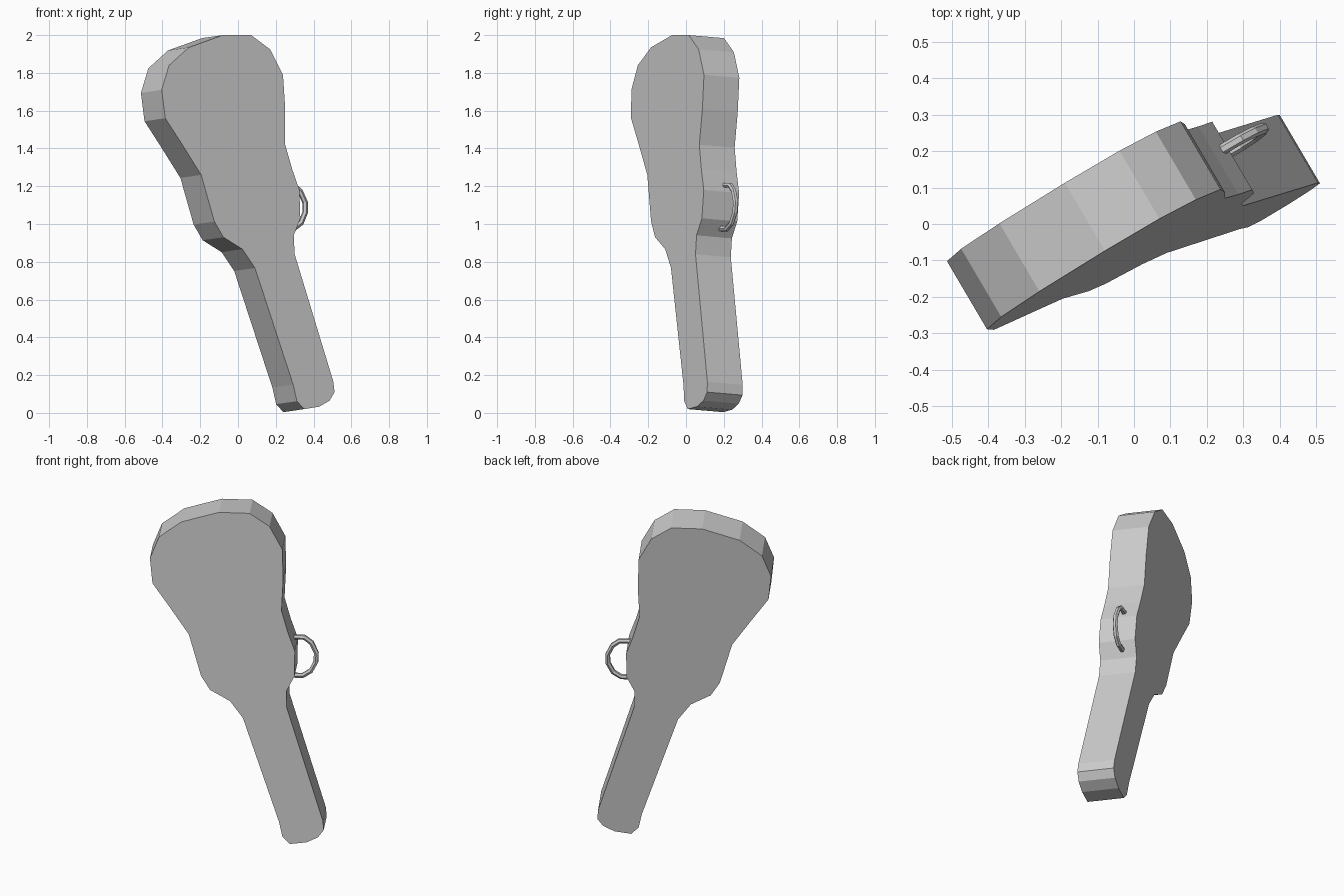
import bpy, bmesh
from mathutils import Vector

if "Cube" in bpy.data.objects:
    bpy.data.objects.remove(bpy.data.objects["Cube"])

# The case leans: thickness vector from front face to back face
DEPTH = Vector((-0.11, 0.187, -0.016))

def on_face(x, z):
    """Point on the tilted front face at a given front-view position."""
    return Vector((x, -0.198 + 0.588 * x + 0.0856 * z, z))

# Case body: front-view outline, clockwise from the top
outline = [
    (-0.08, 2.0), (0.07, 2.0), (0.17, 1.925), (0.238, 1.79), (0.25, 1.61),
    (0.25, 1.42), (0.287, 1.29), (0.325, 1.18), (0.33, 1.03), (0.295, 0.94),
    (0.30, 0.84), (0.505, 0.165), (0.511, 0.11), (0.485, 0.065), (0.43, 0.033),
    (0.35, 0.02), (0.312, 0.062), (0.292, 0.15), (0.09, 0.767), (0.023, 0.867),
    (-0.077, 0.93), (-0.125, 1.013), (-0.195, 1.26), (-0.295, 1.42),
    (-0.385, 1.56), (-0.404, 1.71), (-0.365, 1.84), (-0.26, 1.935),
]
bm = bmesh.new()
front = bm.faces.new([bm.verts.new(on_face(x, z)) for x, z in outline])
ext = bmesh.ops.extrude_face_region(bm, geom=[front], use_keep_orig=True)
moved = [g for g in ext["geom"] if isinstance(g, bmesh.types.BMVert)]
bmesh.ops.translate(bm, verts=moved, vec=DEPTH)
bmesh.ops.recalc_face_normals(bm, faces=bm.faces)
mesh = bpy.data.meshes.new("case_body")
bm.to_mesh(mesh)
bm.free()
bpy.context.collection.objects.link(bpy.data.objects.new("case_body", mesh))

# Carrying handle: low-poly tube parallel to the front face
path = [(0.24, 1.205), (0.293, 1.205), (0.328, 1.175), (0.355, 1.115),
        (0.355, 1.06), (0.333, 1.005), (0.295, 0.975), (0.235, 0.975)]
curve = bpy.data.curves.new("handle", "CURVE")
curve.dimensions = "3D"
curve.bevel_depth = 0.015
curve.bevel_resolution = 1
curve.use_fill_caps = True
spline = curve.splines.new("POLY")
spline.points.add(len(path) - 1)
t = 0.62
for point, (x, z) in zip(spline.points, path):
    p = on_face(x - t * DEPTH.x, z - t * DEPTH.z) + t * DEPTH
    point.co = (*p, 1)
spline.use_smooth = False
bpy.context.collection.objects.link(bpy.data.objects.new("handle", curve))
